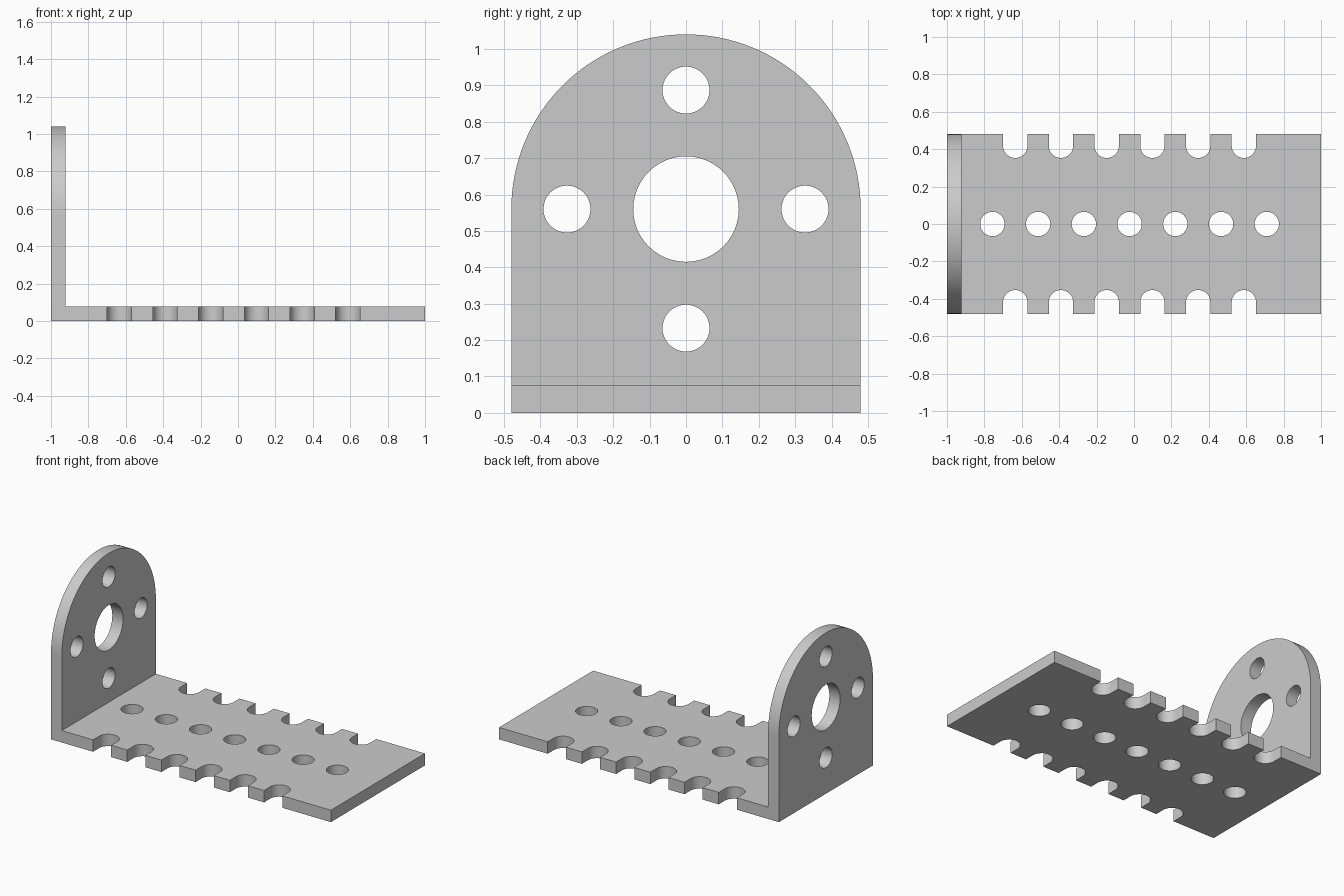
import bpy
import bmesh
import math
from mathutils import Matrix, Vector

if "Cube" in bpy.data.objects:
    bpy.data.objects.remove(bpy.data.objects["Cube"])

HALF_W, THICK, AXIS_Z = 0.48, 0.077, 0.56
HOLE_R, PITCH = 0.065, 0.2445

steel = bpy.data.materials.new("plain grey")
steel.use_nodes = True
grey = (0.6, 0.6, 0.6, 1)
steel.diffuse_color = grey
steel.node_tree.nodes["Principled BSDF"].inputs["Base Color"].default_value = grey


def prism(name, points, direction):
    """Extrude a closed outline along a vector."""
    bm = bmesh.new()
    face = bm.faces.new([bm.verts.new(p) for p in points])
    new = bmesh.ops.extrude_face_region(bm, geom=[face])["geom"]
    bmesh.ops.translate(bm, vec=direction,
                        verts=[v for v in new if isinstance(v, bmesh.types.BMVert)])
    bmesh.ops.recalc_face_normals(bm, faces=bm.faces)
    mesh = bpy.data.meshes.new(name)
    bm.to_mesh(mesh)
    bm.free()
    mesh.materials.append(steel)
    obj = bpy.data.objects.new(name, mesh)
    bpy.context.collection.objects.link(obj)
    return obj


def arc(radius, start, end, steps):
    for i in range(steps + 1):
        a = start + (end - start) * i / steps
        yield radius * math.cos(a), radius * math.sin(a)


def circle(radius, steps=48):
    return list(arc(radius, 0, math.tau, steps))[:-1]


# Arched block running the full length
outline = [(-1, -HALF_W, 0), (-1, HALF_W, 0)]
outline += [(-1, y, AXIS_Z + z) for y, z in arc(HALF_W, 0, math.pi, 64)]
bracket = prism("angle_bracket", outline, Vector((2, 0, 0)))

cutters = []

# Space above the foot plate, leaving the upright
x0 = THICK - 1
cutters.append(prism("clearance_cutter",
                     [(x0, -1, THICK), (2, -1, THICK), (2, -1, 2), (x0, -1, 2)],
                     Vector((0, 2, 0))))

# Upright: shaft hole and four screw holes
upright_holes = [(0, 0, 0.145)]
upright_holes += [(y, z, 0.0645) for y, z in circle(0.327, 4)]
for cy, cz, r in upright_holes:
    pts = [(-1.1, cy + y, AXIS_Z + cz + z) for y, z in circle(r)]
    cutters.append(prism("upright_hole_cutter", pts, Vector((0.3, 0, 0))))

# Foot plate: central row of holes
up = Vector((0, 0, 0.2))
for i in range(7):
    cx = -0.757 + PITCH * i
    pts = [(cx + x, y, -0.06) for x, y in circle(HOLE_R)]
    cutters.append(prism("foot_hole_cutter", pts, up))

# Foot plate: round-ended notches on both edges
for side in (-1, 1):
    for i in range(6):
        cx = -0.635 + PITCH * i
        pts = [(cx - HOLE_R, side * 0.6, -0.06)]
        pts += [(cx + x, side * (0.418 + y), -0.06)
                for x, y in arc(HOLE_R, math.pi, math.tau, 24)]
        pts.append((cx + HOLE_R, side * 0.6, -0.06))
        cutters.append(prism("notch_cutter", pts, up))

# Apply the cuts in turn, then discard the cutters
bpy.context.view_layer.objects.active = bracket
for cutter in cutters:
    cutter.hide_render = True
    mod = bracket.modifiers.new("cut", "BOOLEAN")
    mod.operation, mod.solver, mod.object = "DIFFERENCE", "EXACT", cutter
    bpy.ops.object.modifier_apply(modifier=mod.name)
    bpy.data.objects.remove(cutter)

# Smooth the round walls, keep the plate edges sharp
bpy.ops.object.select_all(action="DESELECT")
bracket.select_set(True)
bpy.ops.object.shade_smooth_by_angle(angle=math.radians(30))
